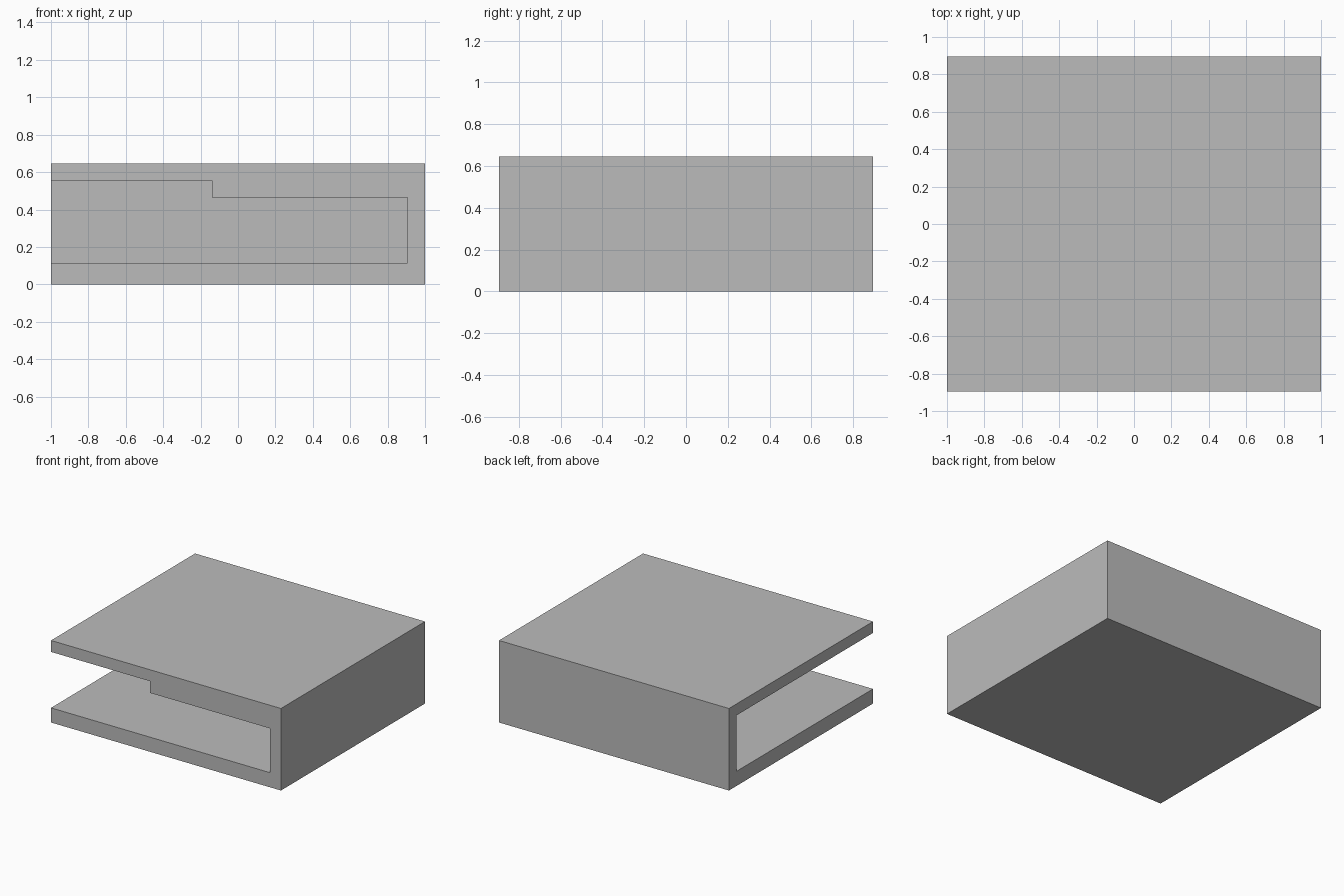
import bpy
import bmesh

default = bpy.data.objects.get("Cube")
if default:
    bpy.data.objects.remove(default, do_unlink=True)

grey = bpy.data.materials.new("plain_grey")
grey.use_nodes = True
colour = (0.5, 0.5, 0.5, 1)
grey.diffuse_color = colour
grey.node_tree.nodes["Principled BSDF"].inputs["Base Color"].default_value = colour

HALF_X, HALF_Y, HEIGHT = 1.0, 0.895, 0.645
WALL, FLOOR = 0.095, 0.115
CEILING_HIGH, CEILING_LOW, STEP_X = 0.555, 0.463, -0.14


def extrude_profile(name, profile, y0, y1):
    """Prism from an (x, z) outline, running from y0 to y1."""
    bm = bmesh.new()
    face = bm.faces.new([bm.verts.new((x, y0, z)) for x, z in profile])
    new = bmesh.ops.extrude_face_region(bm, geom=[face])["geom"]
    verts = [v for v in new if isinstance(v, bmesh.types.BMVert)]
    bmesh.ops.translate(bm, verts=verts, vec=(0, y1 - y0, 0))
    bmesh.ops.recalc_face_normals(bm, faces=bm.faces[:])
    mesh = bpy.data.meshes.new(name)
    bm.to_mesh(mesh)
    bm.free()
    mesh.materials.append(grey)
    obj = bpy.data.objects.new(name, mesh)
    bpy.context.collection.objects.link(obj)
    return obj


# Solid outer block
shell = extrude_profile(
    "open_shell",
    [(-HALF_X, 0), (HALF_X, 0), (HALF_X, HEIGHT), (-HALF_X, HEIGHT)],
    -HALF_Y, HALF_Y)

# Cavity with a stepped ceiling, open at the front and the -x side
open_x, inner_x = -HALF_X - 0.2, HALF_X - WALL
cavity = extrude_profile(
    "cavity_cutter",
    [(open_x, FLOOR), (inner_x, FLOOR), (inner_x, CEILING_LOW),
     (STEP_X, CEILING_LOW), (STEP_X, CEILING_HIGH), (open_x, CEILING_HIGH)],
    -HALF_Y - 0.2, HALF_Y - WALL)
cavity.hide_render = True

# Cut the cavity, then drop the cutter
cut = shell.modifiers.new("cavity", 'BOOLEAN')
cut.operation = 'DIFFERENCE'
cut.solver = 'EXACT'
cut.object = cavity
bpy.context.view_layer.objects.active = shell
bpy.ops.object.modifier_apply(modifier=cut.name)
bpy.data.objects.remove(cavity, do_unlink=True)
